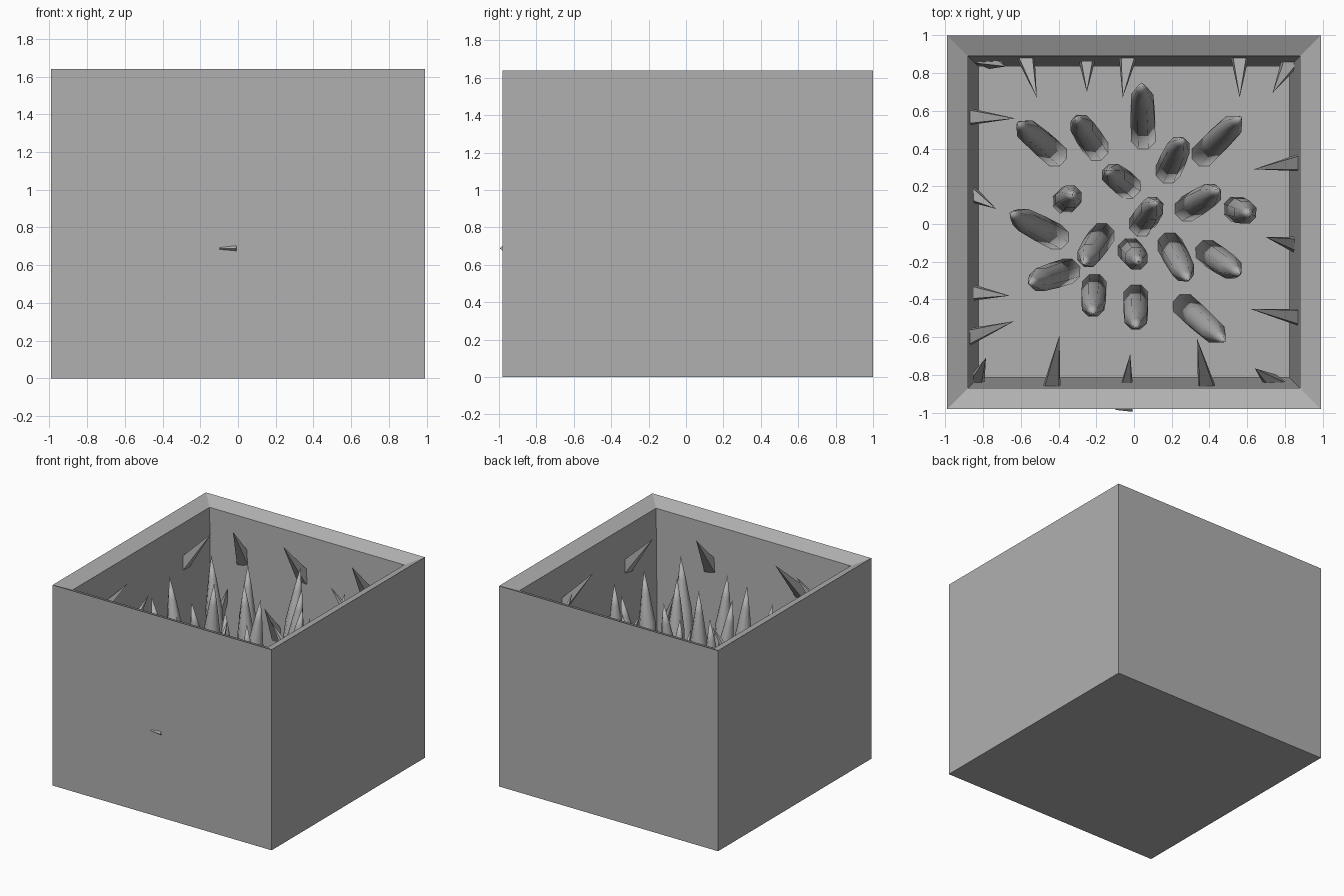
import bpy, bmesh
from mathutils import Vector, Matrix

if "Cube" in bpy.data.objects:
    bpy.data.objects.remove(bpy.data.objects["Cube"])

FLOOR = 0.10
stone = bpy.data.materials.new("dark_grey")
stone.diffuse_color = (0.435, 0.435, 0.435, 1)
stone.use_nodes = True
stone.node_tree.nodes["Principled BSDF"].inputs["Base Color"].default_value = stone.diffuse_color


def finish(name, bm, smooth):
    bmesh.ops.recalc_face_normals(bm, faces=bm.faces)
    for f in bm.faces:
        f.smooth = smooth
    me = bpy.data.meshes.new(name)
    bm.to_mesh(me)
    bm.free()
    me.materials.append(stone)
    ob = bpy.data.objects.new(name, me)
    bpy.context.collection.objects.link(ob)
    return ob


def skin(name, rings, smooth=False):
    """Join successive rings of points; a one-point ring is a tip."""
    bm = bmesh.new()
    vs = [[bm.verts.new(p) for p in r] for r in rings]
    n = len(vs[0])
    for a, b in zip(vs, vs[1:]):
        for i in range(n):
            j = (i + 1) % n
            if len(b) == 1:
                bm.faces.new((a[i], a[j], b[0]))
            else:
                bm.faces.new((a[i], a[j], b[j], b[i]))
    bm.faces.new(vs[0])
    if len(vs[-1]) > 2:
        bm.faces.new(vs[-1])
    return finish(name, bm, smooth)


def square(h, z):
    return [Vector((x * h, y * h + 0.01, z)) for x, y in ((-1, -1), (1, -1), (1, 1), (-1, 1))]


def circle(centre, axis, side, r, n, start):
    u = (side - axis * side.dot(axis)).normalized()
    return [centre + Matrix.Rotation(start + 6.283185 * i / n, 3, axis) @ u * r for i in range(n)]


# Open box: outer wall, chamfered rim, inward sloping wall, floor
skin("pit_box", [square(0.99, 0), square(0.99, 1.64), square(0.88, 1.59), square(0.825, FLOOR)])

# Leaning floor stakes: base x, y then tip x, y
stakes = [
    (-.42, .37, -.62, .54), (-.20, .40, -.31, .57), (.05, .46, .04, .75),
    (.18, .28, .26, .455), (.37, .37, .57, .57), (-.03, .20, -.145, .285),
    (-.365, .12, -.325, .155), (-.41, -.07, -.66, .06), (.04, .00, .12, .12),
    (.28, .08, .455, .185), (.54, .08, .61, .055), (-.17, -.06, -.27, -.215),
    (-.35, -.25, -.56, -.315), (-.02, -.14, .025, -.20), (.19, -.11, .29, -.30),
    (.39, -.15, .565, -.265), (-.21, -.33, -.22, -.475), (.01, -.385, .01, -.55),
    (.27, -.435, .485, -.625),
]
for k, (bx, by, tx, ty) in enumerate(stakes):
    base, tip = Vector((bx, by, FLOOR - 0.02)), Vector((tx, ty, 1.40))
    axis = (tip - base).normalized()
    rings = [circle(base.lerp(tip, t), axis, Vector((1, 0, 0)), r, 8, 0.39)
             for t, r in ((0, .07), (.35, .07), (.7, .064), (.87, .031))]
    skin(f"floor_stake_{k + 1}", rings + [[tip]], smooth=True)

# Wall spikes pointing inward and up: base x, y, tip x, y, tip z
HI, LO = 1.57, 1.0
walls = {
    "back": [(-.58, .91, -.515, .67, HI), (-.25, .91, -.25, .70, LO), (-.03, .91, -.06, .67, HI),
             (.56, .91, .56, .67, HI), (.84, .88, .735, .695, LO), (-.79, .88, -.68, .835, LO)],
    "left": [(-.91, .57, -.63, .56, HI), (-.90, .18, -.73, .08, LO), (-.90, -.36, -.66, -.38, LO),
             (-.91, -.61, -.635, -.515, HI), (-.85, -.87, -.785, -.71, LO)],
    "front": [(-.44, -.89, -.395, -.59, HI), (-.05, -.955, -.02, -.69, LO), (.39, -.89, .335, -.61, HI),
              (.76, -.86, .64, -.765, LO)],
    "right": [(.91, .33, .635, .29, HI), (.90, -.12, .70, -.07, LO), (.91, -.50, .615, -.45, HI)],
}
for wall, items in walls.items():
    for k, (bx, by, tx, ty, tz) in enumerate(items):
        base, tip = Vector((bx, by, tz - 0.34)), Vector((tx, ty, tz))
        axis = (tip - base).normalized()
        ring = circle(base, axis, Vector((0, 0, 1)), 0.064, 4, 0.7854)
        skin(f"{wall}_wall_spike_{k + 1}", [ring, [tip]])
